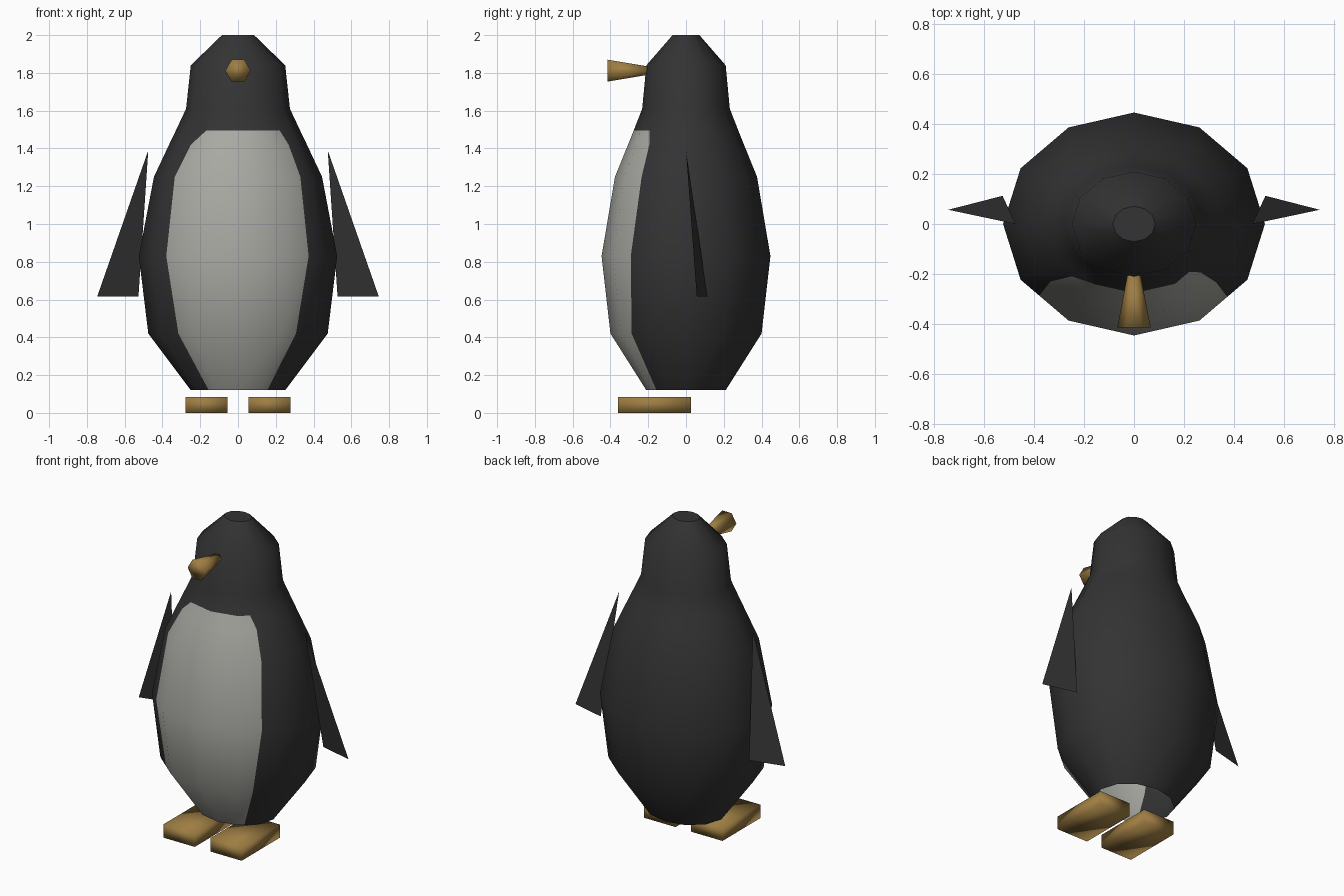
import bpy, bmesh, math

if "Cube" in bpy.data.objects:
    bpy.data.objects.remove(bpy.data.objects["Cube"])


def material(name, colour):
    m = bpy.data.materials.new(name)
    m.diffuse_color = (*colour, 1)
    m.use_nodes = True
    m.node_tree.nodes["Principled BSDF"].inputs["Base Color"].default_value = m.diffuse_color
    return m


DARK = material("charcoal", (0.033, 0.033, 0.034))
BELLY = material("pale_grey", (0.40, 0.40, 0.37))
OCHRE = material("ochre", (0.34, 0.205, 0.055))


def make(name, verts, faces, mats, indices=None):
    me = bpy.data.meshes.new(name)
    me.from_pydata(verts, [], faces)
    for m in mats:
        me.materials.append(m)
    if indices:
        me.polygons.foreach_set("material_index", indices)
    bm = bmesh.new()
    bm.from_mesh(me)
    bmesh.ops.recalc_face_normals(bm, faces=bm.faces)
    bm.to_mesh(me)
    bm.free()
    ob = bpy.data.objects.new(name, me)
    bpy.context.collection.objects.link(ob)
    return ob


def smooth(ob, angle=180):
    bpy.ops.object.select_all(action='DESELECT')
    ob.select_set(True)
    bpy.context.view_layer.objects.active = ob
    bpy.ops.object.shade_smooth_by_angle(angle=math.radians(angle))


# Body: twelve-sided oval profile, with an extra column on each side that
# follows the edge of the belly patch.
# Rows: z, x radius, y radius, belly edge on the left and right facet (0 to 1)
rows = [
    (0.12, 0.250, 0.210, 0.33, 0.33),
    (0.42, 0.475, 0.400, 0.45, 0.40),
    (0.83, 0.525, 0.447, 0.61, 0.58),
    (1.25, 0.445, 0.376, 0.69, 0.66),
    (1.42, 0.365, 0.307, 0.50, 0.64),
    (1.495, 0.329, 0.277, 0.03, 0.47),
    (1.61, 0.275, 0.232, 0.40, 0.50),
    (1.84, 0.250, 0.210, 0.40, 0.50),
    (2.00, 0.085, 0.071, 0.40, 0.50),
]


def ring(z, rx, ry, left, right):
    corners = [(rx * math.sin(k * math.pi / 6), -ry * math.cos(k * math.pi / 6))
               for k in range(12)]
    pts = []
    for k, (x, y) in enumerate(corners):
        pts.append((x, y, z))
        # belly edge falls on facet 1 (right) and facet 10 (left)
        f = {1: right, 10: 1 - left}.get(k)
        if f is not None:
            x2, y2 = corners[(k + 1) % 12]
            pts.append((x + (x2 - x) * f, y + (y2 - y) * f, z))
    return pts


verts, faces, paint = [], [], []
for r in rows:
    verts += ring(*r)
n = 14
for r in range(len(rows) - 1):
    for c in range(n):
        d = (c + 1) % n
        faces.append((r * n + c, r * n + d, (r + 1) * n + d, (r + 1) * n + c))
        paint.append(1 if r < 5 and (c < 2 or c >= 12) else 0)
faces.append(tuple(range((len(rows) - 1) * n, len(rows) * n)))   # crown
paint.append(0)
smooth(make("body", verts, faces, [DARK, BELLY], paint), 43)

# Flippers: single thin triangles
for s, side in ((1, "right"), (-1, "left")):
    make(side + "_flipper",
         [(s * 0.475, 0, 1.39), (s * 0.745, 0.057, 0.617), (s * 0.527, 0.113, 0.617)],
         [(0, 1, 2)], [DARK])

# Beak: six-sided, flaring forward
beak = []
for y, r in ((-0.415, 0.067), (-0.207, 0.027)):
    for k in range(6):
        a = k * math.pi / 3
        beak.append((r * math.cos(a), y, 1.812 + r * math.sin(a)))
sides = [(k, (k + 1) % 6, 6 + (k + 1) % 6, 6 + k) for k in range(6)]
smooth(make("beak", beak, sides + [tuple(range(6)), tuple(range(6, 12))], [OCHRE]))

# Feet: softly shaded blocks
for s, side in ((1, "right"), (-1, "left")):
    box = [(s * x, y, z) for x in (0.055, 0.278) for y in (-0.36, 0.027)
           for z in (0.0, 0.085)]
    quads = [(0, 1, 3, 2), (4, 5, 7, 6), (0, 1, 5, 4),
             (2, 3, 7, 6), (0, 2, 6, 4), (1, 3, 7, 5)]
    smooth(make(side + "_foot", box, quads, [OCHRE]))
